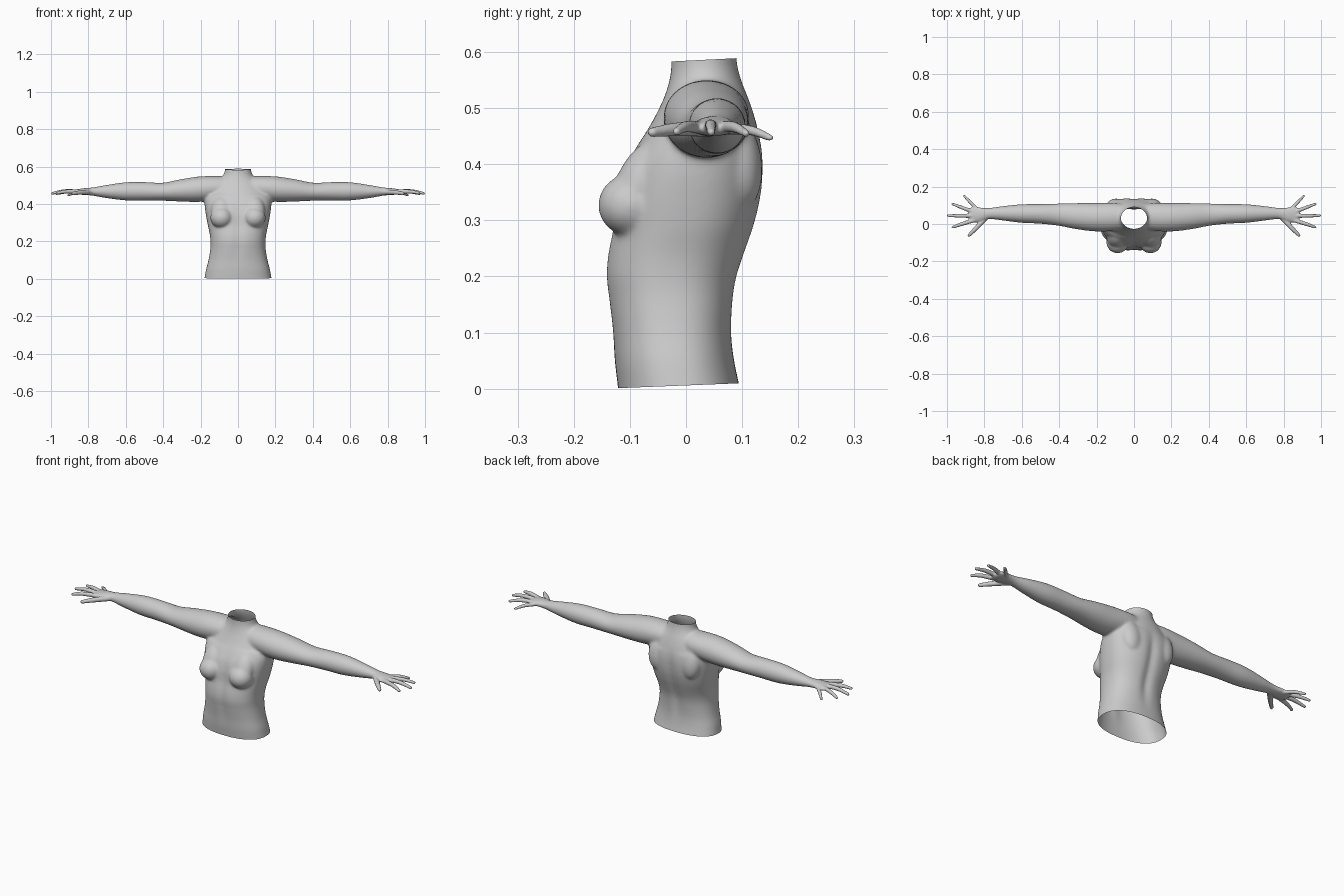
import bpy, bmesh, math
from mathutils import Vector, Matrix

if "Cube" in bpy.data.objects:
    bpy.data.objects.remove(bpy.data.objects["Cube"])

bm = bmesh.new()
N = 40


def smooth_stations(st, sub=6):
    """Catmull-Rom interpolation of station tuples."""
    out = []
    for i in range(len(st) - 1):
        p0, p1, p2, p3 = st[max(i - 1, 0)], st[i], st[i + 1], st[min(i + 2, len(st) - 1)]
        for k in range(sub):
            t = k / sub
            out.append([0.5 * (2 * b + (c - a) * t + (2 * a - 5 * b + 4 * c - d) * t * t
                               + (3 * b - a - 3 * c + d) * t ** 3)
                        for a, b, c, d in zip(p0, p1, p2, p3)])
    return out + [list(st[-1])]


def skin(rings):
    """Closed loft through rings of points."""
    vs = [[bm.verts.new(p) for p in r] for r in rings]
    for a, b in zip(vs, vs[1:]):
        for i in range(len(a)):
            j = (i + 1) % len(a)
            bm.faces.new((a[i], a[j], b[j], b[i]))
    bm.faces.new(vs[0][::-1])
    bm.faces.new(vs[-1])


def limb(stations, side, n=24):
    """Tube of (x, y, z, half width, half height) stations, rounded at the tip."""
    st = smooth_stations(stations)
    d = (Vector(st[-1][:3]) - Vector(st[-4][:3])).normalized()
    tip = st[-1]
    for a in (30, 55, 75):
        r = math.radians(a)
        p = Vector(tip[:3]) + d * tip[4] * math.sin(r)
        st.append([*p, tip[3] * math.cos(r), tip[4] * math.cos(r)])
    rings = []
    for i, s in enumerate(st):
        e = Vector(st[min(i + 1, len(st) - 1)][:3]) - Vector(st[max(i - 1, 0)][:3])
        w = Vector((0, 0, 1)).cross(e).normalized()
        u = e.cross(w).normalized()
        ring = []
        for k in range(n):
            a = 2 * math.pi * k / n
            p = Vector(s[:3]) + w * s[3] * math.cos(a) + u * s[4] * math.sin(a)
            ring.append((p.x * side, p.y, p.z))
        rings.append(ring if side > 0 else ring[::-1])
    skin(rings)


def blob(c, r, tilt, side):
    m = (Matrix.Translation((c[0] * side, c[1], c[2])) @ Matrix.Rotation(math.radians(tilt), 4, 'X')
         @ Matrix.Diagonal((*r, 1)))
    bmesh.ops.create_uvsphere(bm, u_segments=32, v_segments=20, radius=1, matrix=m)


# torso and neck: z, half width, front y, back y
torso = [(-0.05, 0.190, -0.115, 0.104), (0.0, 0.180, -0.121, 0.096), (0.05, 0.171, -0.127, 0.086),
         (0.10, 0.158, -0.131, 0.082), (0.16, 0.148, -0.139, 0.086), (0.20, 0.147, -0.144, 0.093),
         (0.24, 0.151, -0.141, 0.106), (0.29, 0.162, -0.131, 0.123), (0.34, 0.171, -0.126, 0.135),
         (0.39, 0.178, -0.112, 0.139), (0.43, 0.178, -0.090, 0.136), (0.47, 0.160, -0.064, 0.127),
         (0.51, 0.125, -0.043, 0.114), (0.54, 0.090, -0.032, 0.102), (0.565, 0.074, -0.027, 0.094),
         (0.59, 0.070, -0.026, 0.090), (0.63, 0.070, -0.026, 0.090)]
rings = []
for z, w, f, b in smooth_stations(torso):
    ex = 2 / 2.35 if z < 0.45 else 1 - 0.0 * z
    groove = math.exp(-((z - 0.27) / 0.16) ** 4)
    ring = []
    for k in range(N * 2):
        a = math.pi * k / N
        c, s = math.cos(a), math.sin(a)
        x = w * math.copysign(abs(c) ** ex, c)
        y = (f + b) / 2 + (b - f) / 2 * math.copysign(abs(s) ** ex, s)
        # spine and front midline grooves
        g = math.exp(-(x / 0.022) ** 2) * groove
        y += -0.012 * g if s > 0 else 0.007 * g
        ring.append((x, y, z))
    rings.append(ring)
skin(rings)

# arm: x, y, z, half width, half height
arm = [(0.02, 0.040, 0.490, 0.060, 0.055), (0.10, 0.038, 0.488, 0.074, 0.062),
       (0.20, 0.036, 0.480, 0.076, 0.068), (0.30, 0.042, 0.473, 0.070, 0.060),
       (0.40, 0.050, 0.466, 0.059, 0.048), (0.50, 0.054, 0.468, 0.052, 0.049),
       (0.60, 0.056, 0.468, 0.049, 0.048), (0.70, 0.057, 0.467, 0.038, 0.035),
       (0.775, 0.056, 0.467, 0.029, 0.022), (0.82, 0.050, 0.467, 0.038, 0.018),
       (0.86, 0.049, 0.465, 0.042, 0.014), (0.875, 0.049, 0.464, 0.038, 0.011)]
# fingers: base, middle and tip points, base radius
fingers = [((0.785, 0.042, 0.463), (0.840, -0.018, 0.462), (0.882, -0.060, 0.457), 0.0140),
           ((0.850, 0.022, 0.466), (0.920, 0.000, 0.467), (0.968, -0.017, 0.458), 0.0115),
           ((0.855, 0.044, 0.467), (0.930, 0.044, 0.469), (0.993, 0.045, 0.457), 0.0115),
           ((0.850, 0.062, 0.466), (0.915, 0.086, 0.466), (0.970, 0.107, 0.455), 0.0110),
           ((0.835, 0.075, 0.463), (0.875, 0.116, 0.460), (0.908, 0.150, 0.447), 0.0100)]
for side in (1, -1):
    limb(arm, side, N)
    for a, m, t, r in fingers:
        limb([(*a, r, r), (*m, r * 0.88, r * 0.88), (*t, r * 0.62, r * 0.62)], side)
    # breast, chest slope, shoulder blade
    blob((0.088, -0.098, 0.327), (0.060, 0.059, 0.056), 0, side)
    blob((0.088, -0.080, 0.365), (0.056, 0.045, 0.085), -25, side)
    blob((0.095, 0.092, 0.405), (0.055, 0.043, 0.085), 8, side)

bmesh.ops.recalc_face_normals(bm, faces=bm.faces)
mesh = bpy.data.meshes.new("upper_body")
bm.to_mesh(mesh)
bm.free()
body = bpy.data.objects.new("upper_body", mesh)
bpy.context.collection.objects.link(body)


def bake():
    dg = bpy.context.evaluated_depsgraph_get()
    new = bpy.data.meshes.new_from_object(body.evaluated_get(dg))
    body.modifiers.clear()
    body.data = new


# fuse the parts into one skin
rm = body.modifiers.new("fuse", 'REMESH')
rm.mode = 'VOXEL'
rm.voxel_size = 0.0042
bake()

# soften the joins on the torso and shoulders, leave the hands crisp
vg = body.vertex_groups.new(name="soften")
for v in body.data.vertices:
    vg.add([v.index], max(0.04, min(1, (0.42 - abs(v.co.x)) / 0.2)), 'REPLACE')
sm = body.modifiers.new("soften", 'SMOOTH')
sm.factor = 0.5
sm.iterations = 40
sm.vertex_group = "soften"
bake()

# open waist and neck
bm = bmesh.new()
bm.from_mesh(body.data)
for co, no in (((0, -0.12, 0.001), (0, 0.04, -1)), ((0, 0.03, 0.586), (0, -0.05, 1))):
    bmesh.ops.bisect_plane(bm, geom=bm.verts[:] + bm.edges[:] + bm.faces[:],
                           plane_co=co, plane_no=no, clear_outer=True)
bm.to_mesh(body.data)
bm.free()
for p in body.data.polygons:
    p.use_smooth = True
